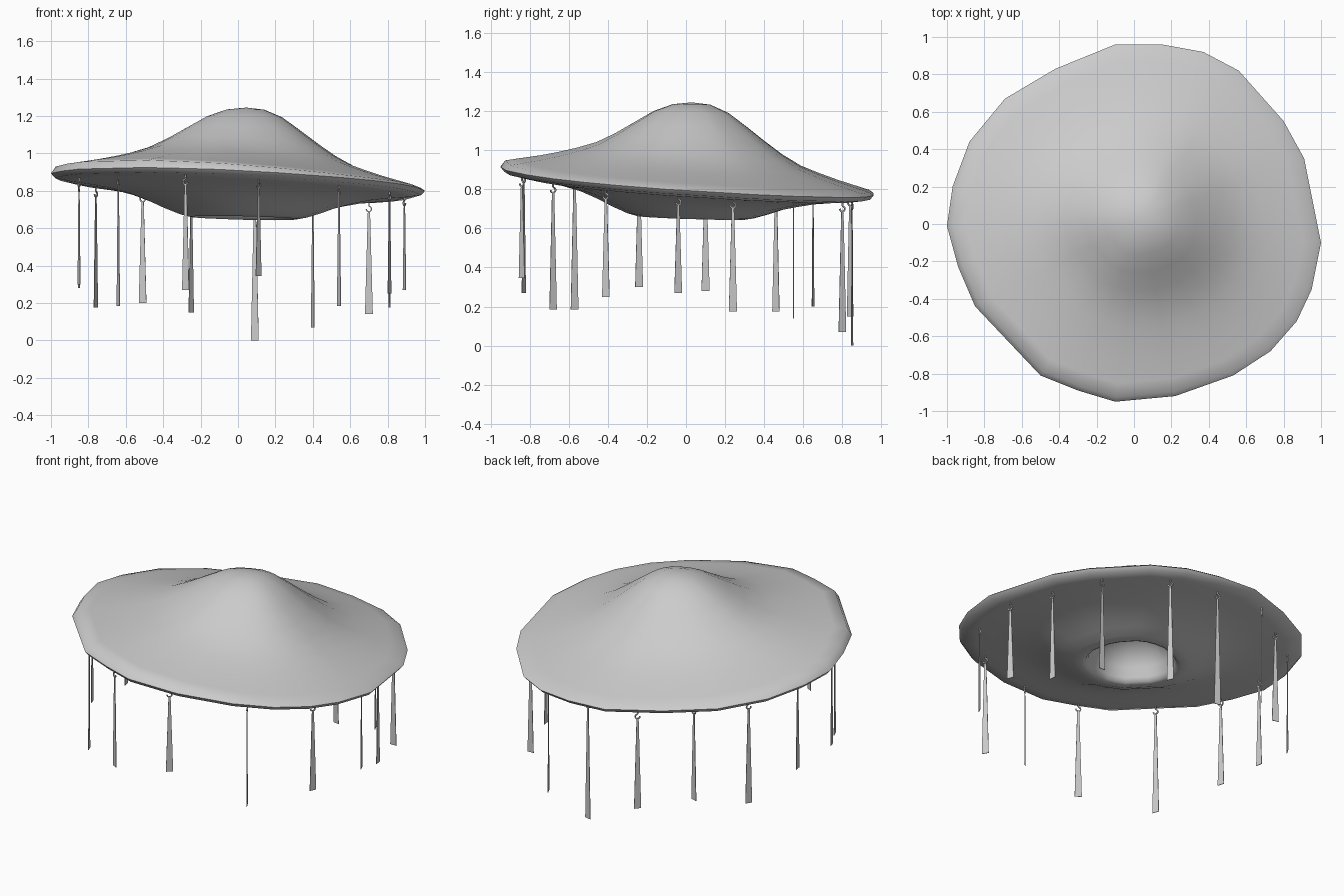
import bpy, bmesh
from math import sin, cos, pi, radians
from mathutils import Vector

if "Cube" in bpy.data.objects:
    bpy.data.objects.remove(bpy.data.objects["Cube"])


def finish(name, bm, smooth_angle=None):
    bmesh.ops.recalc_face_normals(bm, faces=bm.faces)
    me = bpy.data.meshes.new(name)
    bm.to_mesh(me)
    bm.free()
    ob = bpy.data.objects.new(name, me)
    bpy.context.collection.objects.link(ob)
    if smooth_angle:
        bpy.ops.object.select_all(action='DESELECT')
        ob.select_set(True)
        bpy.context.view_layer.objects.active = ob
        bpy.ops.object.shade_smooth_by_angle(angle=radians(smooth_angle))
    return ob


def sag(x, y):
    # the rim plane leans down to the back right
    return -0.05 * x - 0.07 * y


def swell(x, y):
    # the front left of the upper skin is slightly raised
    return .03 * max(0, -.75 * x - .65 * y)


# Canopy: irregular rim outline lofted through a radial profile
OUTLINE = [(.15, .96), (-.1, .96), (-.42, .83), (-.69, .67), (-.88, .44), (-.97, .2),
           (-1, -.01), (-.94, -.23), (-.85, -.44), (-.5, -.81), (-.3, -.89), (-.1, -.95),
           (.22, -.92), (.53, -.81), (.73, -.68), (.87, -.52), (.95, -.35), (1, -.1),
           (.91, .35), (.8, .55), (.56, .82), (.37, .92)]
PROFILE = [(0, 1.245), (.1, 1.235), (.2, 1.197), (.3, 1.132), (.4, 1.065), (.5, 1.005),
           (.6, .96), (.7, .928), (.8, .9), (.9, .876), (.975, .858), (1, .843), (.98, .82),
           (.9, .806), (.8, .796), (.7, .782), (.6, .76), (.5, .728), (.42, .695),
           (.34, .667), (.29, .656), (.265, .665), (.25, .69), (.235, .75), (.19, .82),
           (.1, .87), (0, .885)]


def canopy():
    bm = bmesh.new()
    rings = []
    for s, z in PROFILE:
        off = Vector((.045, .03)) * (1 - s)
        lean = min(1, s / .6)
        if s == 0:
            rings.append([bm.verts.new((off.x, off.y, z))])
            continue
        ring = []
        for x, y in OUTLINE:
            px, py = x * s + off.x, y * s + off.y
            lift = swell(px, py) if z > .85 and s > .2 else 0
            ring.append(bm.verts.new((px, py, z + lean * (sag(px, py) + lift))))
        rings.append(ring)
    n = len(OUTLINE)
    for a, b in zip(rings, rings[1:]):
        for i in range(n):
            j = (i + 1) % n
            if len(a) == 1:
                bm.faces.new((a[0], b[i], b[j]))
            elif len(b) == 1:
                bm.faces.new((a[i], b[0], a[j]))
            else:
                bm.faces.new((a[i], b[i], b[j], a[j]))
    finish("canopy", bm, 60)


# Hook: stem and open ring swept with a small square section
def hook(index, x, y, z, angle):
    r, t = .014, .0035
    side = Vector((cos(angle), sin(angle), 0))
    normal = Vector((-sin(angle), cos(angle), 0))
    path = [(0, .07), (0, .03)]
    path += [(r * sin(a), r * cos(a) + r) for a in [k * pi / 6 for k in range(1, 10)]]
    bm = bmesh.new()
    rings = []
    for i, (u, v) in enumerate(path):
        u0, v0 = path[max(i - 1, 0)]
        u1, v1 = path[min(i + 1, len(path) - 1)]
        d = Vector((u1 - u0, v1 - v0)).normalized()
        across = side * -d.y + Vector((0, 0, d.x))
        c = Vector((x, y, z)) + side * u + Vector((0, 0, v))
        rings.append([bm.verts.new(c + across * p * t + normal * q * t)
                      for p, q in ((1, 1), (-1, 1), (-1, -1), (1, -1))])
    for a, b in zip(rings, rings[1:]):
        for k in range(4):
            bm.faces.new((a[k], b[k], b[(k + 1) % 4], a[(k + 1) % 4]))
    bm.faces.new(rings[0])
    bm.faces.new(rings[-1])
    finish(f"hook_{index}", bm, 50)


# Hanging strip: thin blade that widens towards the bottom
def strip(index, x, y, top, bottom, angle):
    side = Vector((cos(angle), sin(angle), 0))
    normal = Vector((-sin(angle), cos(angle), 0)) * .0015
    bm = bmesh.new()
    rings = []
    for z, w in ((top, .006), (bottom, .021)):
        c = Vector((x, y, z))
        rings.append([bm.verts.new(c + side * w * p + normal * q)
                      for p, q in ((1, 1), (-1, 1), (-1, -1), (1, -1))])
    a, b = rings
    for k in range(4):
        bm.faces.new((a[k], b[k], b[(k + 1) % 4], a[(k + 1) % 4]))
    bm.faces.new(a)
    bm.faces.new(b)
    finish(f"hanging_strip_{index}", bm)


canopy()

# x, y, bottom height, blade direction in degrees
STRIPS = [(-.85, -.24, .30, 108), (.11, -.84, .345, 45), (-.28, -.83, .27, 152),
          (-.64, -.57, .185, 112), (.54, -.68, .185, 118), (-.51, .65, .20, 165),
          (.09, .85, 0, 168), (.40, .80, .07, 115), (-.25, .84, .15, 50),
          (.70, .55, .14, 0), (-.76, .46, .175, 60), (.81, .24, .175, 98),
          (.81, -.41, .25, 65), (.89, -.04, .27, 112), (-.85, .10, .28, 98)]
for i, (x, y, bottom, deg) in enumerate(STRIPS, 1):
    top = .766 + sag(x, y)
    strip(i, x, y, top, bottom, radians(deg))
    hook(i, x, y, top - .004, radians(deg))
